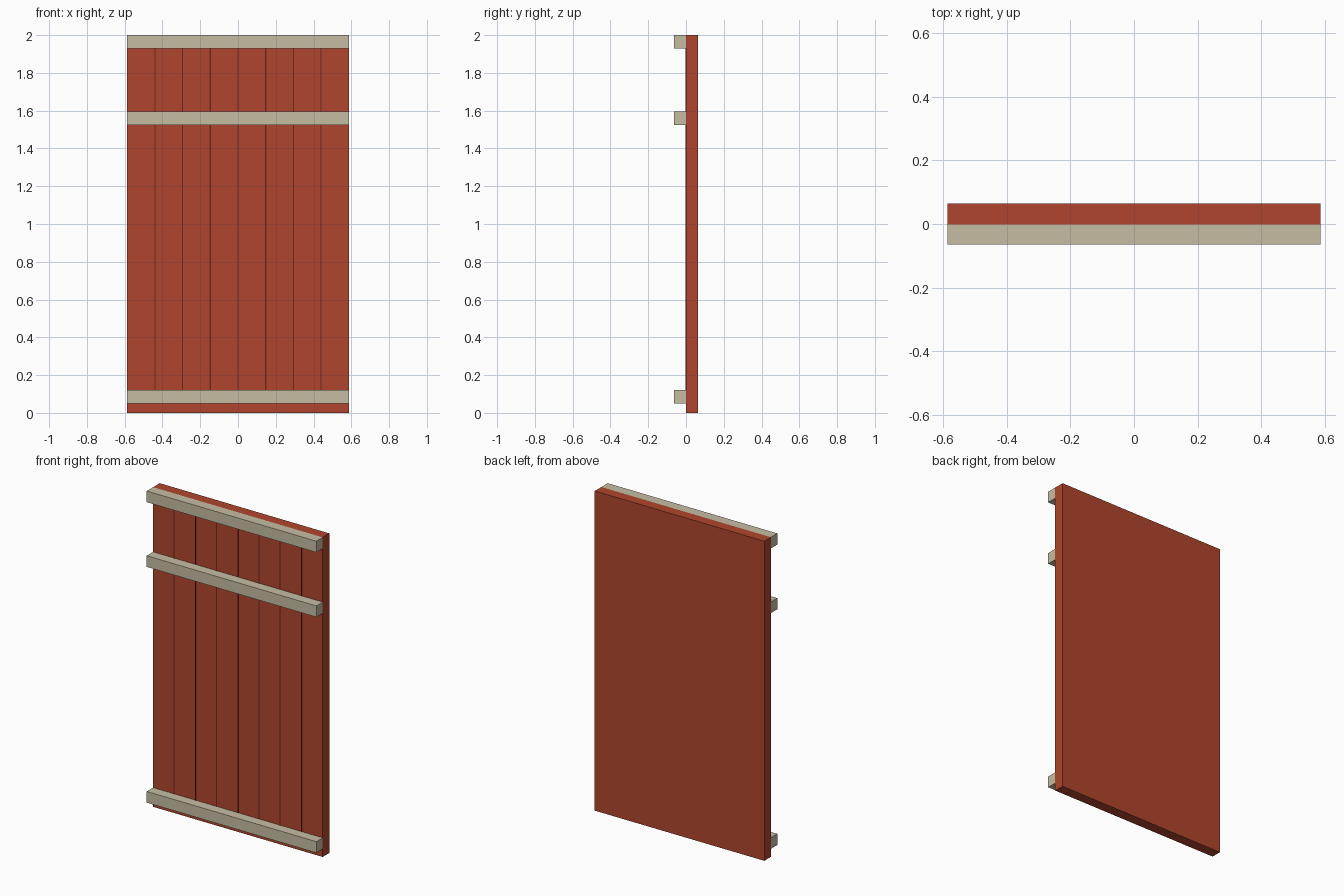
import bpy
import bmesh

if "Cube" in bpy.data.objects:
    bpy.data.objects.remove(bpy.data.objects["Cube"])

HALF_W = 0.587      # half width of the door
FRONT = -0.001      # front plane of the boards
BACK = 0.064


def material(name, rgb):
    m = bpy.data.materials.new(name)
    m.diffuse_color = (*rgb, 1)
    m.use_nodes = True
    m.node_tree.nodes["Principled BSDF"].inputs["Base Color"].default_value = m.diffuse_color
    return m


RED = material("barn_red", (0.434, 0.060, 0.026))
CREAM = material("cream_wood", (0.558, 0.509, 0.366))
DARK = material("dark_seam", (0.150, 0.020, 0.010))


def box(name, lo, hi, mat):
    """Axis-aligned box between two corners."""
    bm = bmesh.new()
    bmesh.ops.create_cube(bm, size=1)
    for v in bm.verts:
        v.co = [(a + b) / 2 + c * (b - a) for a, b, c in zip(lo, hi, v.co)]
    mesh = bpy.data.meshes.new(name)
    bm.to_mesh(mesh)
    bm.free()
    mesh.materials.append(mat)
    ob = bpy.data.objects.new(name, mesh)
    bpy.context.collection.objects.link(ob)
    return ob


# Solid door panel
box("door_panel", (-HALF_W, FRONT, 0), (HALF_W, BACK, 2), RED)

# Thin seams dividing the front into eight boards
pitch = 2 * HALF_W / 8
for i in range(1, 8):
    x = -HALF_W + i * pitch
    box(f"board_seam_{i}", (x - 0.003, FRONT - 0.002, 0.09),
        (x + 0.003, FRONT + 0.002, 1.96), DARK)

# Horizontal rails across the front
for name, z0, z1 in (("bottom_rail", 0.05, 0.12),
                     ("middle_rail", 1.525, 1.595),
                     ("top_rail", 1.93, 2.0)):
    box(name, (-HALF_W, -0.064, z0), (HALF_W, FRONT, z1), CREAM)
